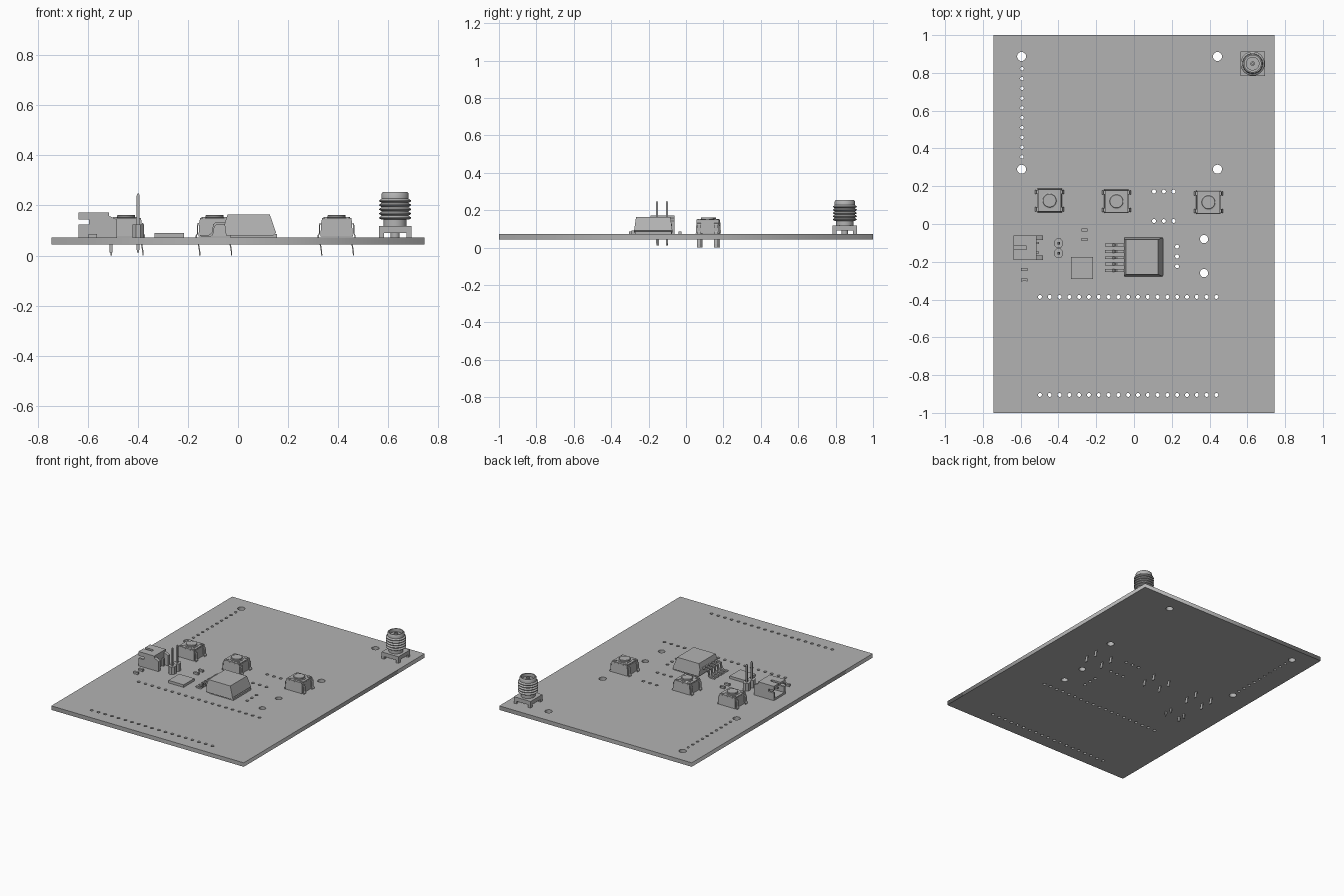
import bpy, bmesh, math
from mathutils import Matrix, Vector

if "Cube" in bpy.data.objects:
    bpy.data.objects.remove(bpy.data.objects["Cube"], do_unlink=True)

GREY = (0.45, 0.45, 0.45, 1)
grey = bpy.data.materials.new("plain grey")
grey.use_nodes = True
grey.diffuse_color = GREY
grey.node_tree.nodes["Principled BSDF"].inputs["Base Color"].default_value = GREY

TOP = 0.072      # board top
BOTTOM = 0.044   # board underside


def finish(name, bm, smooth=False):
    bmesh.ops.recalc_face_normals(bm, faces=bm.faces)
    mesh = bpy.data.meshes.new(name)
    bm.to_mesh(mesh)
    bm.free()
    mesh.materials.append(grey)
    ob = bpy.data.objects.new(name, mesh)
    bpy.context.collection.objects.link(ob)
    if smooth:
        bpy.ops.object.select_all(action='DESELECT')
        ob.select_set(True)
        bpy.context.view_layer.objects.active = ob
        bpy.ops.object.shade_smooth_by_angle(angle=math.radians(35))
    return ob


def box(name, xs, ys, zs, taper=1.0):
    """Box between limits; taper scales the top face."""
    bm = bmesh.new()
    size = (xs[1] - xs[0], ys[1] - ys[0], zs[1] - zs[0])
    mid = Vector((sum(xs) / 2, sum(ys) / 2, sum(zs) / 2))
    bmesh.ops.create_cube(bm, size=1, matrix=Matrix.Diagonal((*size, 1)))
    for v in bm.verts:
        if v.co.z > 0:
            v.co.x *= taper
            v.co.y *= taper
        v.co += mid
    return finish(name, bm)


def block(name, x, y, w, d, z0, z1, taper=1.0):
    return box(name, (x - w / 2, x + w / 2), (y - d / 2, y + d / 2), (z0, z1), taper)


def prism(name, profile, y0, y1, inset=0.0):
    """Extrude an x-z profile along y; inset slopes the sides inwards with height."""
    bm = bmesh.new()
    low = min(z for x, z in profile)
    high = max(z for x, z in profile)
    ends = []
    for y, s in ((y0, 1), (y1, -1)):
        ends.append([bm.verts.new((x, y + s * inset * (z - low) / (high - low), z))
                     for x, z in profile])
    bm.faces.new(ends[0])
    bm.faces.new(ends[1])
    n = len(profile)
    for i in range(n):
        j = (i + 1) % n
        bm.faces.new((ends[0][i], ends[0][j], ends[1][j], ends[1][i]))
    return finish(name, bm)


def strip(name, path, y, width, dx, dz):
    """Bent metal lead: a path thickened by (dx, dz)."""
    back = [(x + dx, z + dz) for x, z in reversed(path)]
    return prism(name, path + back, y - width / 2, y + width / 2)


def lathe(name, profile, x, y, steps=32):
    bm = bmesh.new()
    verts = [bm.verts.new((r, 0, z)) for r, z in profile]
    edges = [bm.edges.new(pair) for pair in zip(verts, verts[1:])]
    bmesh.ops.spin(bm, geom=verts + edges, axis=(0, 0, 1), cent=(0, 0, 0),
                   angle=math.tau, steps=steps)
    bmesh.ops.remove_doubles(bm, verts=bm.verts, dist=0.0002)
    bmesh.ops.translate(bm, verts=bm.verts, vec=(x, y, 0))
    return finish(name, bm, True)


# Circuit board: filled outline with drilled holes
STEP = 0.0519
holes = [(x, y, 0.024) for x in (-0.595, 0.442) for y in (0.887, 0.29)]
holes += [(0.371, y, 0.022) for y in (-0.08, -0.26)]
holes += [(-0.593, 0.822 - i * STEP, 0.0095) for i in range(10)]
holes += [(0.106 + i * STEP, y, 0.0105) for i in range(3) for y in (0.172, 0.016)]
holes += [(0.228, -0.12 - i * STEP, 0.0105) for i in range(3)]
holes += [(-0.498 + i * STEP, y, 0.0105) for i in range(19) for y in (-0.386, -0.905)]

curve = bpy.data.curves.new("board_outline", 'CURVE')
curve.dimensions = '2D'
curve.fill_mode = 'BOTH'
curve.extrude = (TOP - BOTTOM) / 2
outlines = [[(-0.745, -1), (0.745, -1), (0.745, 1), (-0.745, 1)]]
for hx, hy, r in holes:
    angles = [math.tau * i / 20 for i in range(20)]
    outlines.append([(hx + r * math.cos(a), hy + r * math.sin(a)) for a in angles])
for outline in outlines:
    spline = curve.splines.new('POLY')
    spline.points.add(len(outline) - 1)
    for p, (px, py) in zip(spline.points, outline):
        p.co = (px, py, 0, 1)
    spline.use_cyclic_u = True
curve.materials.append(grey)
board = bpy.data.objects.new("circuit_board", curve)
board.location.z = (TOP + BOTTOM) / 2
bpy.context.collection.objects.link(board)
bpy.ops.object.select_all(action='DESELECT')
board.select_set(True)
bpy.context.view_layer.objects.active = board
bpy.ops.object.convert(target='MESH')


# Push buttons with plunger, corner rivets and four bent legs
def push_button(x, y):
    block("button_body", x, y, 0.13, 0.126, TOP + 0.004, 0.142, 0.93)
    block("button_cover", x, y, 0.118, 0.116, 0.142, 0.149)
    lathe("button_plunger", [(0, 0.149), (0.044, 0.149), (0.044, 0.152), (0.036, 0.153),
                             (0.036, 0.16), (0.034, 0.162), (0, 0.162)], x, y)
    for sx in (-1, 1):
        for sy in (-1, 1):
            lathe("button_rivet", [(0, 0.149), (0.01, 0.149), (0.01, 0.153), (0, 0.153)],
                  x + sx * 0.043, y + sy * 0.043, 12)
            path = [(0.056, 0.132), (0.068, 0.13), (0.071, 0.12), (0.071, 0.088),
                    (0.076, 0.08), (0.076, 0.07)]
            tail = [(0.069, 0.05), (0.066, 0.036), (0.063, 0.018), (0.062, 0.0)]
            leg = [(x + sx * px, z) for px, z in path]
            leg += [(x + sx * 0.066 - (px - 0.066), z) for px, z in tail]
            strip("button_leg", leg, y + sy * 0.046, 0.022, -sx * 0.005, 0)


for bx, by in ((-0.447, 0.124), (-0.093, 0.12), (0.394, 0.115)):
    push_button(bx, by)

# Threaded coaxial socket: flange on feet, ridged barrel, centre pin
sx, sy = 0.628, 0.849
block("socket_flange", sx, sy, 0.13, 0.13, 0.09, 0.118)
for ix in (-1, 1):
    for iy in (-1, 1):
        block("socket_foot", sx + ix * 0.055, sy + iy * 0.055, 0.02, 0.02, TOP, 0.09)
lathe("socket_stub", [(0, TOP), (0.018, TOP), (0.018, 0.092), (0, 0.092)], sx, sy, 20)
barrel = [(0, 0.118), (0.046, 0.118), (0.046, 0.143)]
for i in range(5):
    z = 0.143 + i * 0.017
    barrel += [(0.054, z), (0.064, z + 0.006), (0.064, z + 0.009), (0.054, z + 0.016)]
barrel += [(0.054, 0.247), (0.05, 0.253), (0.044, 0.253), (0.044, 0.165), (0, 0.165)]
lathe("socket_barrel", barrel, sx, sy, 40)
lathe("socket_insulator", [(0.036, 0.165), (0.036, 0.235), (0.012, 0.235), (0.012, 0.165)], sx, sy)
lathe("socket_pin", [(0.012, 0.165), (0.012, 0.245), (0.005, 0.245), (0.005, 0.2), (0, 0.2)],
      sx, sy, 16)

# Side-entry plug housing, open towards -x
x0, x1 = -0.637, -0.515
y0, y1 = -0.19, -0.062
mid = (y0 + y1) / 2
box("housing_floor", (x0, x1), (y0, y1), (TOP, 0.086))
box("housing_back", (x1 - 0.02, x1), (y0, y1), (0.086, 0.172))
for s in (-1, 1):
    edge = mid + s * 0.064
    inner = mid + s * 0.05
    wall = [(x0, 0.086), (x1 - 0.02, 0.086), (x1 - 0.02, 0.16), (x0, 0.16),
            (x0, 0.143), (x0 + 0.042, 0.143), (x0 + 0.042, 0.125), (x0, 0.125)]
    prism("housing_wall", wall, min(edge, inner), max(edge, inner))
    roof = sorted((edge, mid + s * 0.01))
    box("housing_roof", (x0, x1 - 0.02), roof, (0.158, 0.172))
    ear = [(x1, TOP), (-0.483, TOP), (-0.483, 0.143), (-0.49, 0.147), (x1, 0.158)]
    prism("housing_ear", ear, min(edge, mid + s * 0.042), max(edge, mid + s * 0.042))
    py = mid + s * 0.025
    box("contact_pin", (-0.605, -0.502), (py - 0.006, py + 0.006), (0.112, 0.124))
    box("contact_tail", (-0.514, -0.502), (py - 0.006, py + 0.006), (0.012, 0.124))
box("housing_roof_bridge", (-0.57, x1 - 0.02), (mid - 0.01, mid + 0.01), (0.158, 0.172))

# Two-pin header
hx = -0.399
for py in (-0.102, -0.155):
    bm = bmesh.new()
    bmesh.ops.create_cone(bm, cap_ends=True, segments=8, radius1=0.029, radius2=0.029, depth=0.053,
                          matrix=Matrix.Translation((hx, py, TOP + 0.0265))
                          @ Matrix.Diagonal((0.85, 0.98, 1, 1))
                          @ Matrix.Rotation(math.pi / 8, 4, 'Z'))
    finish("header_base", bm)
    block("header_pin", hx, py, 0.012, 0.012, 0.022, 0.238)
    block("header_pin_tip", hx, py, 0.012, 0.012, 0.238, 0.248, 0.5)
    block("header_pin_end", hx, py, 0.008, 0.008, 0.012, 0.022)

# Power regulator: sloped case, metal tab and five bent leads
case = [(-0.048, 0.08), (0.14, 0.08), (0.152, 0.092), (0.127, 0.164),
        (-0.042, 0.164), (-0.054, 0.125)]
prism("regulator_case", case, -0.279, -0.071, 0.012)
box("regulator_tab", (-0.03, 0.155), (-0.272, -0.078), (TOP, 0.086))
lead = [(-0.148, 0.074), (-0.11, 0.074), (-0.1, 0.082), (-0.094, 0.116),
        (-0.086, 0.122), (-0.045, 0.122)]
for i in range(5):
    strip("regulator_lead", lead, -0.111 - i * 0.0338, 0.015, -0.005, 0.009)

# Flat square chip and small surface parts
block("flat_chip", -0.275, -0.233, 0.118, 0.118, TOP, 0.09)
for px, py in ((-0.262, -0.032), (-0.262, -0.083), (-0.58, -0.242), (-0.58, -0.296)):
    block("resistor_body", px, py, 0.022, 0.014, TOP, 0.086)
    for s in (-1, 1):
        block("resistor_end", px + s * 0.0135, py, 0.007, 0.016, TOP, 0.087)
